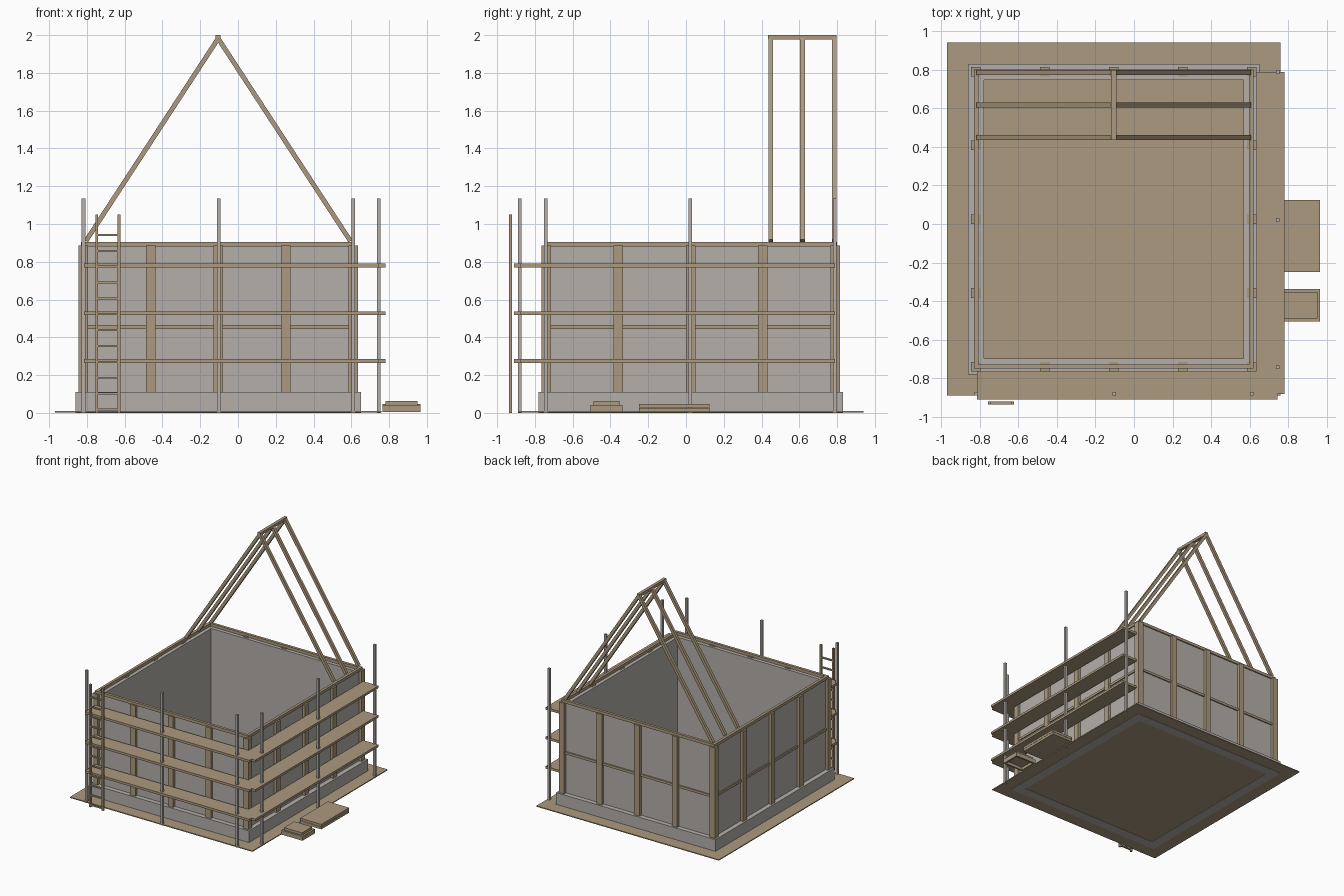
import bpy, math
from mathutils import Vector

if "Cube" in bpy.data.objects:
    bpy.data.objects.remove(bpy.data.objects["Cube"], do_unlink=True)


def material(name, rgb):
    m = bpy.data.materials.new(name)
    m.use_nodes = True
    m.diffuse_color = (*rgb, 1)
    m.node_tree.nodes["Principled BSDF"].inputs["Base Color"].default_value = (*rgb, 1)
    return m


WOOD = material("tan wood", (0.41, 0.32, 0.21))
GREY = material("warm grey", (0.46, 0.43, 0.40))

BOX_FACES = [(0, 1, 3, 2), (4, 6, 7, 5), (0, 4, 5, 1), (2, 3, 7, 6), (0, 2, 6, 4), (1, 5, 7, 3)]


def build(name, boxes, mat):
    """Join boxes given as (x range, y range, z range) into one object."""
    verts, faces = [], []
    for xs, ys, zs in boxes:
        n = len(verts)
        verts += [(x, y, z) for x in xs for y in ys for z in zs]
        faces += [tuple(i + n for i in f) for f in BOX_FACES]
    me = bpy.data.meshes.new(name)
    me.from_pydata(verts, [], faces)
    me.materials.append(mat)
    ob = bpy.data.objects.new(name, me)
    bpy.context.collection.objects.link(ob)
    return ob


CX, CY = -0.105, 0.025      # centre of the house
HX, HY = 0.715, 0.765       # half size to the middle of the timber frame


def ring(outer, inner, zs):
    """Four boxes around the house, offset from the frame line."""
    ox, oy, ix, iy = HX + outer, HY + outer, HX + inner, HY + inner
    boxes = []
    for s in (-1, 1):
        boxes.append(((CX - ox, CX + ox), sorted((CY + s * iy, CY + s * oy)), zs))
        boxes.append((sorted((CX + s * ix, CX + s * ox)), (CY - iy, CY + iy), zs))
    return boxes


def around(x, y, half, zs):
    return ((x - half, x + half), (y - half, y + half), zs)


# Ground sheet, foundation and walls
build("ground_sheet", [((-0.97, 0.76), (-0.89, 0.94), (0.002, 0.01))], WOOD)
build("foundation", ring(0.04, -0.043, (0, 0.11)), GREY)
build("walls", ring(0, -0.043, (0.11, 0.88)), GREY)

# Timber frame
build("top_plate", ring(0.01, -0.013, (0.88, 0.905)), WOOD)
build("middle_rail", ring(0.01, -0.013, (0.445, 0.466)), WOOD)
posts = []
for i in range(5):
    for j in range(5):
        if i in (0, 4) or j in (0, 4):
            posts.append(around(CX + (i - 2) * HX / 2, CY + (j - 2) * HY / 2, 0.025, (0.11, 0.885)))
build("wall_posts", posts, WOOD)

# Roof: three rafter pairs and a ridge beam
APEX, EAVE, T = 2.0, 0.9, 0.0125
for k, y in enumerate((0.448, 0.617, 0.785)):
    for side, s in (("right", -1), ("left", 1)):
        foot, top = Vector((CX + s * 0.7, y, EAVE + 0.01)), Vector((CX, y, APEX - 0.018))
        d = top - foot
        L = d.length / 2
        ob = build(f"rafter_{side}_{k + 1}", [((-T, T), (-T, T), (-L, L))], WOOD)
        ob.location = (foot + top) / 2
        ob.rotation_euler = (0, math.atan2(d.x, d.z), 0)
build("ridge_beam", [((CX - 0.013, CX + 0.013), (0.435, 0.798), (1.976, 2.0))], WOOD)

# Scaffold decks and poles
decks = []
for z in (0.265, 0.517, 0.77):
    zs = (z, z + 0.02)
    decks.append(((-0.815, 0.745), (-0.91, -0.765), zs))
    decks.append(((0.635, 0.78), (-0.88, 0.788), zs))
build("scaffold_decks", decks, WOOD)
spots = [(-0.818, -0.88), (-0.102, -0.88), (0.61, -0.88),
         (0.745, -0.743), (0.745, 0.022), (0.745, 0.788)]
build("scaffold_poles", [around(x, y, 0.0095, (0, 1.135)) for x, y in spots], GREY)

# Ladder
LY = (-0.936, -0.92)
ladder = [((x - 0.0075, x + 0.0075), LY, (0, 1.05)) for x in (-0.748, -0.63)]
ladder += [((-0.748, -0.63), LY, (0.013 + i * 0.084, 0.023 + i * 0.084)) for i in range(12)]
build("ladder", ladder, WOOD)

# Timber stacks beside the house
build("large_plank_stack", [((0.765, 0.965), (-0.25, 0.125), z) for z in ((0.005, 0.026), (0.028, 0.048))], WOOD)
X, Y, Z = (0.765, 0.965), (-0.505, -0.337), (0.005, 0.042)
W = 0.015
crate = [(X, (Y[0], Y[0] + W), Z), (X, (Y[1] - W, Y[1]), Z),
         ((X[0], X[0] + W), Y, Z), ((X[1] - W, X[1]), Y, Z),
         ((X[0] + W, X[1] - W), (Y[0] + W, Y[1] - W), (0.03, 0.063))]
build("small_crate", crate, WOOD)
